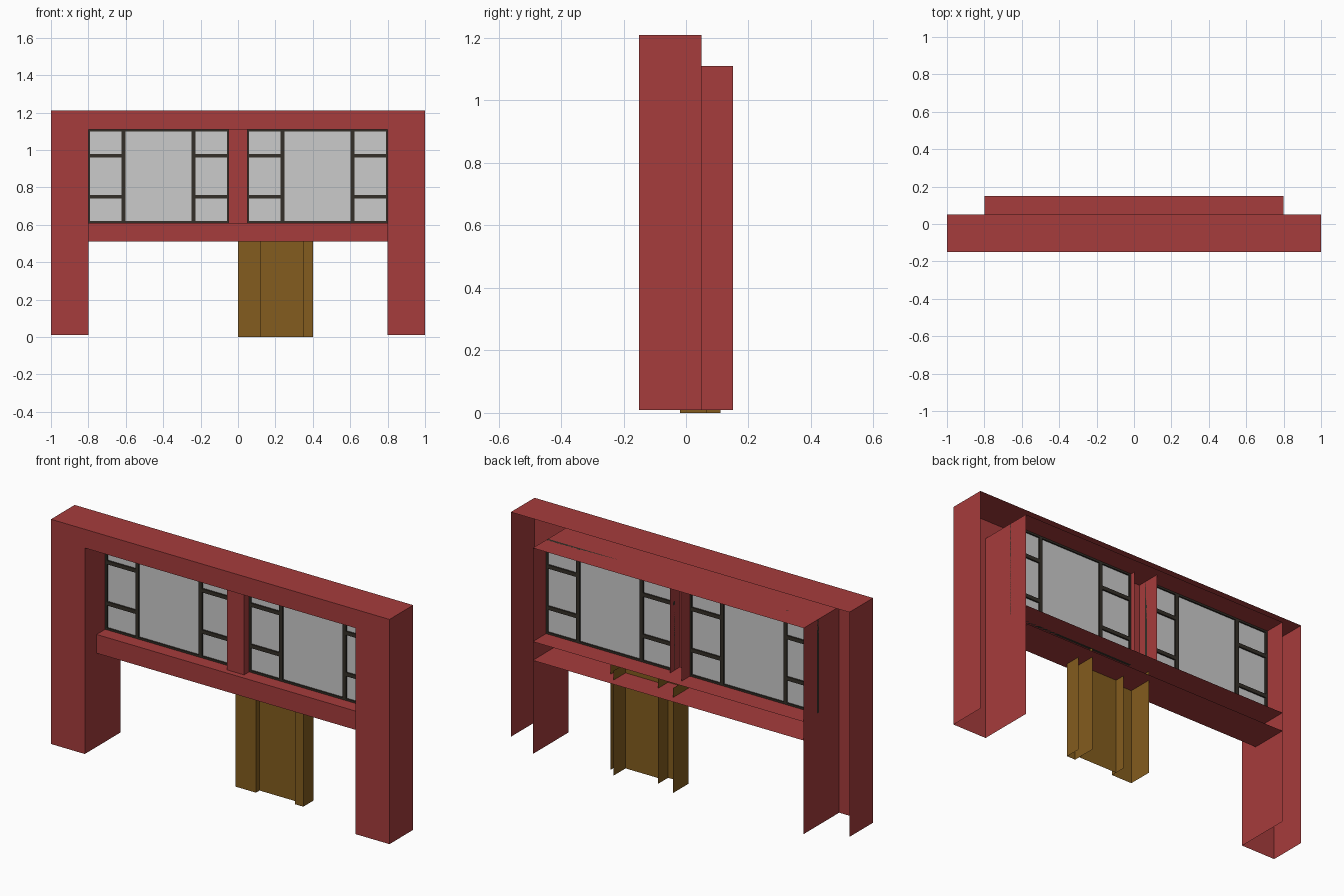
import bpy, bmesh
from mathutils import Vector

if "Cube" in bpy.data.objects:
    bpy.data.objects.remove(bpy.data.objects["Cube"])


def material(name, rgb):
    m = bpy.data.materials.new(name)
    m.diffuse_color = (*rgb, 1)
    m.use_nodes = True
    m.node_tree.nodes["Principled BSDF"].inputs["Base Color"].default_value = m.diffuse_color
    return m


RED = material("red_paint", (0.38, 0.045, 0.045))
BROWN = material("brown_wood", (0.227, 0.107, 0.013))
DARK = material("dark_bars", (0.034, 0.028, 0.021))


def finish(bm, name, mat=None):
    bmesh.ops.remove_doubles(bm, verts=bm.verts, dist=1e-5)
    me = bpy.data.meshes.new(name)
    bm.to_mesh(me)
    bm.free()
    ob = bpy.data.objects.new(name, me)
    bpy.context.collection.objects.link(ob)
    if mat:
        me.materials.append(mat)
    return ob


def face(bm, pts):
    bm.faces.new([bm.verts.new(p) for p in pts])


def strip(bm, pts, d):
    """Sweep an open profile along the vector d."""
    pts, d = [Vector(p) for p in pts], Vector(d)
    for a, b in zip(pts, pts[1:]):
        face(bm, [a, b, b + d, a + d])


def box(bm, x0, x1, y0, y1, z0, z1):
    r = bmesh.ops.create_cube(bm, size=1)
    bmesh.ops.scale(bm, vec=(x1 - x0, y1 - y0, z1 - z0), verts=r["verts"])
    bmesh.ops.translate(bm, vec=((x0 + x1) / 2, (y0 + y1) / 2, (z0 + z1) / 2),
                        verts=r["verts"])


def stud(name, x0, x1, z0, z1, mat):
    """Post open at the back, with uneven side returns."""
    bm = bmesh.new()
    strip(bm, [(x0, 0.11, z0), (x0, -0.02, z0), (x1, -0.02, z0), (x1, 0.065, z0)],
          (0, 0, z1 - z0))
    finish(bm, name, mat)


# Outer portal: front face, shallow outer returns, deep inner reveal
outer = [(-1, -0.15, 0.01), (-1, -0.15, 1.21), (1, -0.15, 1.21), (1, -0.15, 0.01)]
inner = [(0.8, -0.15, 0.01), (0.8, -0.15, 1.11), (-0.8, -0.15, 1.11), (-0.8, -0.15, 0.01)]
bm = bmesh.new()
strip(bm, outer, (0, 0.2, 0))
strip(bm, inner, (0, 0.3, 0))
for i in range(3):
    face(bm, [outer[i], inner[3 - i], inner[2 - i], outer[i + 1]])
finish(bm, "portal_frame", RED)

# Cross beam under the windows
bm = bmesh.new()
strip(bm, [(-0.8, 0.15, 0.61), (-0.8, -0.05, 0.61), (-0.8, -0.05, 0.51), (-0.8, 0.15, 0.51)],
      (1.6, 0, 0))
finish(bm, "cross_beam", RED)

# Post between the windows
stud("centre_post", -0.05, 0.05, 0.61, 1.11, RED)

# Door posts and recessed door panel
stud("door_post_left", 0, 0.12, 0, 0.56, BROWN)
stud("door_post_right", 0.35, 0.4, 0, 0.56, BROWN)
bm = bmesh.new()
strip(bm, [(0.12, 0.01, 0), (0.35, 0.01, 0)], (0, 0, 0.56))
finish(bm, "door_panel", BROWN)

# Windows: glass pane and bars
Z0, Z1, W, B = 0.61, 1.11, 0.01, 0.01
for side, x0, x1 in (("left", -0.8, -0.05), ("right", 0.05, 0.8)):
    bm = bmesh.new()
    strip(bm, [(x0, 0.03, Z0), (x1, 0.03, Z0)], (0, 0, Z1 - Z0))
    finish(bm, f"window_glass_{side}", None)

    va, vb = x0 + 0.188, x1 - 0.188
    bars = [(x0, x0 + B, Z0, Z1), (x1 - B, x1, Z0, Z1),
            (x0, x1, Z0, Z0 + B), (x0, x1, Z1 - B, Z1)]
    bars += [(v - W, v + W, Z0, Z1) for v in (va, vb)]
    for z in (0.75, 0.97):
        bars += [(x0, va, z - W, z + W), (vb, x1, z - W, z + W)]
    bm = bmesh.new()
    for a, b, c, d in bars:
        box(bm, a, b, 0.022, 0.038, c, d)
    finish(bm, f"window_bars_{side}", DARK)
